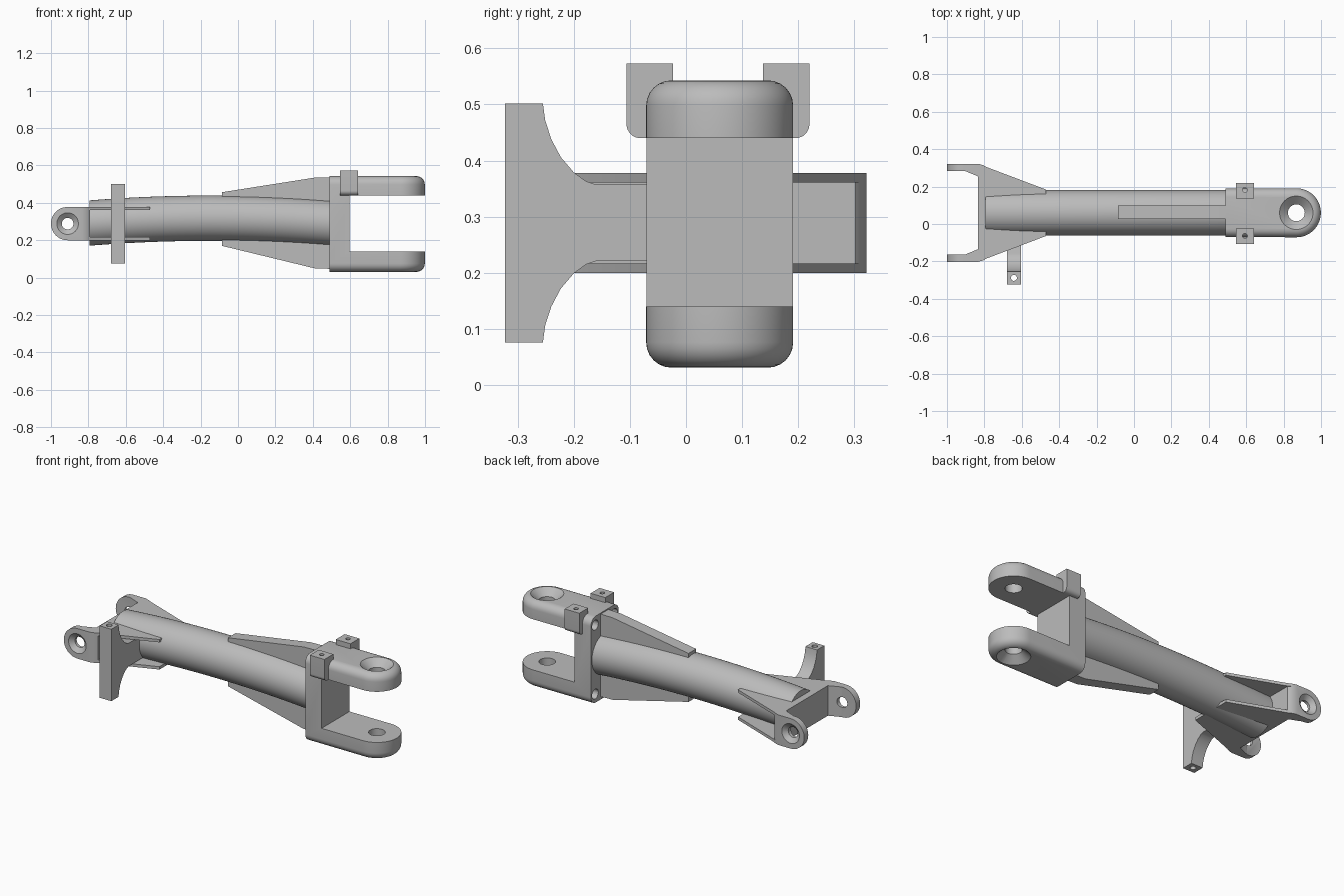
import bpy, bmesh
from math import cos, sin, pi, radians

if "Cube" in bpy.data.objects:
    bpy.data.objects.remove(bpy.data.objects["Cube"])

GREY = (0.5, 0.5, 0.5, 1)
metal = bpy.data.materials.new("plain_grey")
metal.use_nodes = True
metal.diffuse_color = GREY
metal.node_tree.nodes["Principled BSDF"].inputs["Base Color"].default_value = GREY

MID = 0.06  # y of the part's long axis


def place(axis, t, p):
    """Put a 2D point at distance t along the axis."""
    a, b = p
    return {"x": (t, a, b), "y": (a, t, b), "z": (a, b, t)}[axis]


def loft(name, axis, sections, bevel=None):
    """Skin a list of (distance, outline) sections into a closed solid."""
    bm = bmesh.new()
    rings = [[bm.verts.new(place(axis, t, p)) for p in pts] for t, pts in sections]
    n = len(rings[0])
    for r0, r1 in zip(rings, rings[1:]):
        for i in range(n):
            j = (i + 1) % n
            bm.faces.new((r0[i], r0[j], r1[j], r1[i]))
    bm.faces.new(rings[0])
    bm.faces.new(rings[-1])
    bmesh.ops.recalc_face_normals(bm, faces=bm.faces)
    if bevel:
        width, rule = bevel
        bmesh.ops.bevel(bm, geom=[e for e in bm.edges if rule(e)], offset=width,
                        segments=6, profile=0.5, affect="EDGES")
    mesh = bpy.data.meshes.new(name)
    bm.to_mesh(mesh)
    bm.free()
    mesh.materials.append(metal)
    ob = bpy.data.objects.new(name, mesh)
    bpy.context.collection.objects.link(ob)
    return ob


def prism(name, axis, lo, hi, pts, bevel=None):
    return loft(name, axis, [(lo, pts), (hi, pts)], bevel)


def arc(cx, cy, r, start, end, n=24):
    return [(cx + r * cos(radians(start + (end - start) * i / n)),
             cy + r * sin(radians(start + (end - start) * i / n))) for i in range(n + 1)]


def circle(cx, cy, r, n=40):
    return arc(cx, cy, r, 0, 360, n)[:-1]


def rect(a0, a1, b0, b1):
    return [(a0, b0), (a1, b0), (a1, b1), (a0, b1)]


def turned(axis, cx, cy, profile):
    """Round solid from (distance, radius) pairs."""
    return loft("cutter", axis, [(t, circle(cx, cy, r)) for t, r in profile])


def combine(ob, cutter, operation="DIFFERENCE"):
    cutter.hide_render = True
    mod = ob.modifiers.new("cut", "BOOLEAN")
    mod.operation = operation
    mod.solver = "EXACT"
    mod.object = cutter
    bpy.context.view_layer.objects.active = ob
    bpy.ops.object.modifier_apply(modifier=mod.name)
    bpy.data.objects.remove(cutter)


def mirrored(half):
    """Close an outline by mirroring it across the long axis."""
    return half + [(x, 2 * MID - y) for x, y in reversed(half)]


parts = []

# Gently arched main tube
sections = []
for i in range(25):
    s = i / 12 - 1
    sections.append((-0.15 + 0.645 * s, circle(MID, 0.318 - 0.026 * s * s, 0.121, 48)))
parts.append(loft("main_tube", "x", sections))

# Large fork with rounded outer edges
outline = [(0.49, MID - 0.13)] + arc(0.868, MID, 0.131, -90, 90, 32) + [(0.49, MID + 0.13)]


def outer_rim(e):
    a, b = (v.co for v in e.verts)
    return abs(a.z - b.z) < 1e-4 and max(a.x, b.x) > 0.5


fork = prism("large_fork", "z", 0.031, 0.543, outline, (0.045, outer_rim))
combine(fork, prism("cutter", "y", -0.3, 0.4, rect(0.597, 1.2, 0.14, 0.44)))
combine(fork, turned("z", 0.868, MID, [(0.011, 0.112), (0.071, 0.045),
                                       (0.503, 0.045), (0.563, 0.112)]))
for y in (MID - 0.09, MID + 0.09):
    for z in (0.083, 0.491):
        combine(fork, turned("x", y, z, [(0.47, 0.029), (0.53, 0.029),
                                         (0.531, 0.016), (0.56, 0.016)]))
parts.append(fork)

# Small drilled blocks on the sides of the upper fork arm
for side, name in ((-1, "right"), (1, "left")):
    pts = [(0.08, 0.573), (0.08, 0.44)] + arc(0.138, 0.465, 0.025, -90, 0, 8) + [(0.163, 0.573)]
    block = prism(name + "_fork_block", "x", 0.545, 0.641,
                  [(MID - 0.003 + side * a, z) for a, z in pts])
    combine(block, turned("z", 0.593, MID - 0.001 + side * 0.123, [(0.5, 0.013), (0.6, 0.013)]))
    parts.append(block)

# Stiffening fins above and below the tube
parts.append(prism("upper_fin", "y", 0.027, 0.098,
                   [(-0.085, 0.33), (-0.085, 0.457), (0.41, 0.535), (0.5, 0.537), (0.5, 0.33)]))
parts.append(prism("lower_fin", "y", 0.027, 0.098,
                   [(-0.085, 0.3), (-0.085, 0.17), (0.41, 0.05), (0.5, 0.047), (0.5, 0.3)]))

# Small yoke: U-shaped in plan, with rounded drilled ears
yoke = prism("small_yoke", "z", 0.1, 0.5, mirrored([
    (-0.79, 0.302), (-0.805, 0.314), (-0.832, 0.322), (-1.05, 0.322),
    (-1.05, 0.284), (-0.905, 0.284), (-0.835, 0.255)]))
side_shape = arc(-0.911, 0.289, 0.089, 90, 270) + [(-0.7, 0.2), (-0.7, 0.378)]
combine(yoke, prism("cutter", "y", -0.4, 0.5, side_shape), "INTERSECT")
combine(yoke, turned("y", -0.911, 0.289, [(-0.212, 0.07), (-0.18, 0.031),
                                          (0.3, 0.031), (0.332, 0.07)]))
parts.append(yoke)

# Tapered webs joining the yoke to the tube
for name, z in (("upper_web", 0.361), ("lower_web", 0.2)):
    parts.append(prism(name, "z", z, z + 0.017, mirrored(
        [(-0.47, 0.184), (-0.79, 0.305), (-0.805, 0.314), (-0.82, 0.314)])))

# Flared side bracket with a drilled post
flare = [(-0.255, 0.213), (-0.251, 0.183), (-0.24, 0.149), (-0.223, 0.117),
         (-0.2, 0.09), (-0.178, 0.074), (-0.16, 0.068), (0.0, 0.068)]
half = [(-0.323, 0.213)] + flare
bracket = prism("side_bracket", "x", -0.68, -0.604,
                [(y, 0.289 + h) for y, h in half] + [(y, 0.289 - h) for y, h in reversed(half)])
combine(bracket, turned("z", -0.642, -0.288, [(0.0, 0.016), (0.6, 0.016)]))
parts.append(bracket)

# Smooth curved faces, keep hard edges crisp
bpy.ops.object.select_all(action="DESELECT")
for ob in parts:
    ob.select_set(True)
bpy.context.view_layer.objects.active = parts[0]
bpy.ops.object.shade_smooth_by_angle(angle=radians(30))
